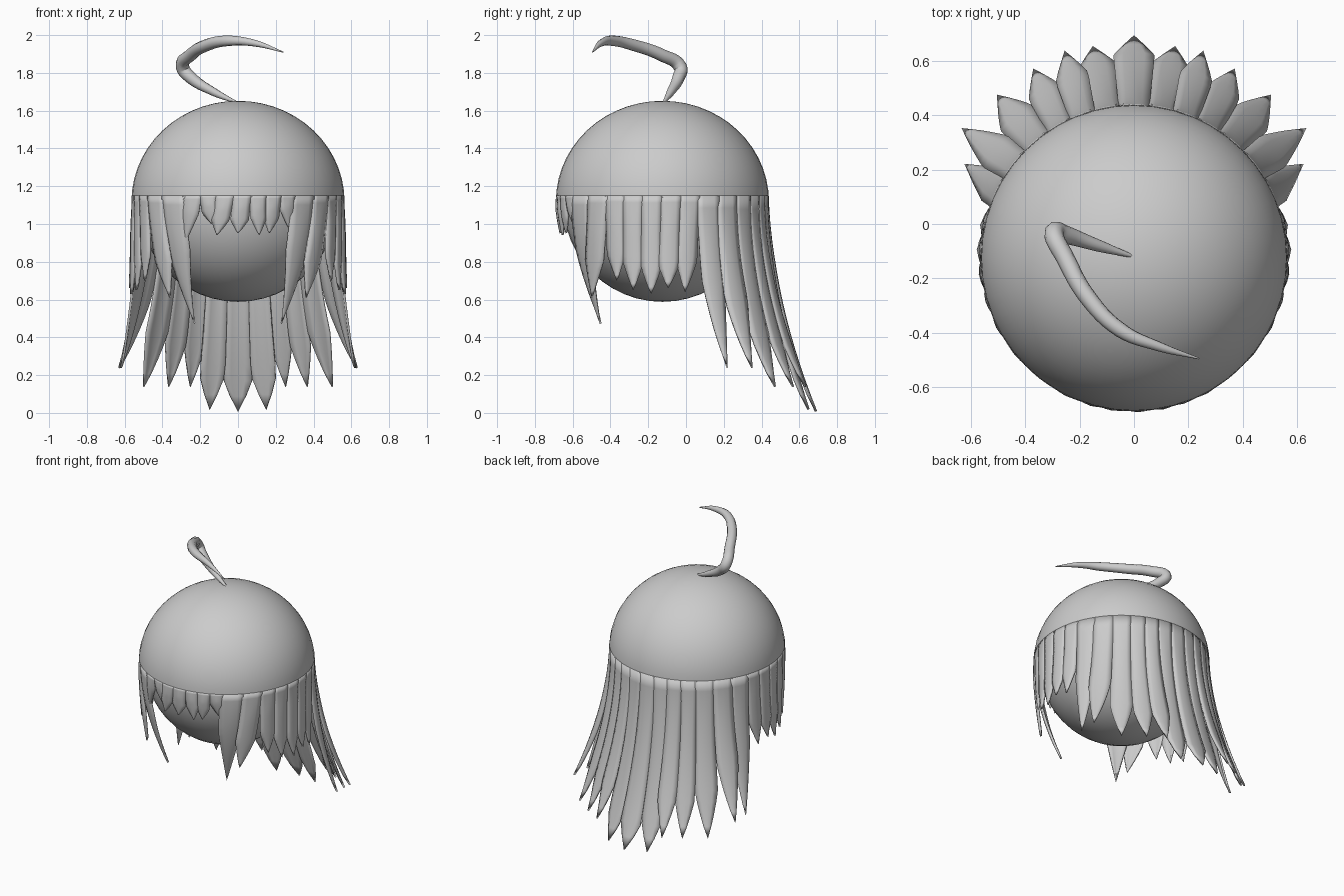
import bpy, bmesh
from math import sin, cos, radians
from mathutils import Matrix

if "Cube" in bpy.data.objects:
    bpy.data.objects.remove(bpy.data.objects["Cube"])

CY, CZ = -0.125, 1.12      # head axis and equator height
R, ROOT_Z = 0.563, 1.15    # hair radius and height where the locks begin


def finish(name, bm, angle=40):
    bmesh.ops.recalc_face_normals(bm, faces=bm.faces)
    me = bpy.data.meshes.new(name)
    bm.to_mesh(me)
    bm.free()
    ob = bpy.data.objects.new(name, me)
    bpy.context.collection.objects.link(ob)
    bpy.ops.object.select_all(action='DESELECT')
    ob.select_set(True)
    bpy.context.view_layer.objects.active = ob
    bpy.ops.object.shade_smooth_by_angle(angle=radians(angle))
    return ob


def add_lock(bm, root, half, tip_az, tip_r, tip_z, gap_z, side=1, rows=14):
    """Curved strip from the cap edge to a point; azimuth runs from the back (0) to the front (180)."""
    cols = (-1, -0.5, 0, 0.5, 1)
    gap = (ROOT_Z - gap_z) / (ROOT_Z - tip_z)
    previous = None
    for i in range(rows + 1):
        t = i / rows
        az = root + (tip_az - root) * t ** 1.4
        width = half * 1.06 * (1 if t < gap else ((1 - t) / (1 - gap)) ** 0.85)
        row = []
        for u in (cols if i < rows else (0,)):
            a = radians(az + u * width)
            r = R + (tip_r - R) * t ** 1.85 + 0.014 * (0.6 - u * u) * min(1, t * 3) * (1 - t * 0.5)
            row.append(bm.verts.new((side * r * sin(a), CY + r * cos(a),
                                     ROOT_Z + (tip_z - ROOT_Z) * t)))
        if previous:
            for j in range(4):
                if i < rows:
                    bm.faces.new((previous[j], previous[j + 1], row[j + 1], row[j]))
                else:
                    bm.faces.new((previous[j], previous[j + 1], row[0]))
        previous = row


def hair(name, locks, mirrored=True):
    bm = bmesh.new()
    for lock in locks:
        add_lock(bm, *lock)
        if mirrored:
            add_lock(bm, *lock, side=-1)
    ob = finish(name, bm, 50)
    mod = ob.modifiers.new("thickness", 'SOLIDIFY')
    mod.thickness = 0.012
    mod.offset = -1


# Head ball
bm = bmesh.new()
bmesh.ops.create_uvsphere(bm, u_segments=40, v_segments=24, radius=0.525,
                          matrix=Matrix.Translation((0, CY, 1.113)))
finish("head", bm)

# Smooth hair cap: upper half of a slightly wider ball
bm = bmesh.new()
bmesh.ops.create_uvsphere(bm, u_segments=48, v_segments=28, radius=1,
                          matrix=Matrix.Translation((0, CY, CZ)) @ Matrix.Diagonal((R + 0.001, R + 0.001, 0.532, 1)))
bmesh.ops.bisect_plane(bm, geom=bm.verts[:] + bm.edges[:] + bm.faces[:],
                       plane_co=(0, 0, ROOT_Z - 0.01), plane_no=(0, 0, 1), clear_inner=True)
finish("hair_cap", bm)

# Long flared back hair: root azimuth, half width, tip azimuth, tip radius, tip z, gap z
hair("back_hair_centre", [(0, 5.5, 0, 0.815, 0.01, 0.17)], mirrored=False)
hair("back_hair", [
    (10.5, 5.2, 11, 0.79, 0.02, 0.20),
    (20, 4.8, 18.5, 0.80, 0.14, 0.37),
    (29.5, 5.0, 28, 0.785, 0.14, 0.37),
    (40, 6.0, 40, 0.78, 0.14, 0.42),
    (52, 6.2, 53, 0.79, 0.24, 0.60),
    (64, 6.2, 61, 0.71, 0.24, 0.70),
])

# Shorter hair over the ears
hair("side_hair", [
    (75, 5.4, 78, 0.575, 0.64, 0.80),
    (85.5, 5.3, 87, 0.575, 0.66, 0.78),
    (96, 5.3, 96, 0.57, 0.63, 0.77),
    (106.5, 5.3, 106, 0.56, 0.65, 0.79),
    (117, 5.4, 116, 0.55, 0.70, 0.84),
])

# Long locks framing the face
hair("face_locks", [
    (128, 6.5, 136, 0.52, 0.61, 0.80),
    (142, 7.5, 145, 0.40, 0.47, 0.85),
])

# Fringe
hair("fringe", [
    (152, 4.5, 150, 0.535, 0.98, 1.07),
    (160.5, 4.3, 162, 0.535, 0.95, 1.03),
    (169, 4.3, 168, 0.54, 0.94, 1.03),
    (178, 4.8, 180, 0.54, 0.95, 1.02),
    (187.5, 4.8, 192, 0.54, 0.94, 1.02),
    (196.5, 4.4, 195, 0.54, 1.00, 1.06),
    (206, 5.2, 212, 0.53, 0.90, 1.05),
], mirrored=False)

# Curled stray strand on the crown
path = [(0, -0.12, 1.64, 0.006), (-0.13, -0.08, 1.70, 0.022), (-0.25, -0.04, 1.775, 0.033),
        (-0.293, -0.03, 1.83, 0.036), (-0.25, -0.13, 1.895, 0.034), (-0.17, -0.27, 1.945, 0.032),
        (-0.05, -0.39, 1.97, 0.028), (0.09, -0.45, 1.957, 0.018), (0.24, -0.495, 1.91, 0.003)]
cu = bpy.data.curves.new("crown_strand", 'CURVE')
cu.dimensions = '3D'
cu.bevel_depth = 1
cu.bevel_resolution = 3
cu.use_fill_caps = True
cu.resolution_u = 6
sp = cu.splines.new('BEZIER')
sp.bezier_points.add(len(path) - 1)
for p, (x, y, z, r) in zip(sp.bezier_points, path):
    p.co = (x, y, z)
    p.radius = r
    p.handle_left_type = p.handle_right_type = 'AUTO'
bpy.context.collection.objects.link(bpy.data.objects.new("crown_strand", cu))
